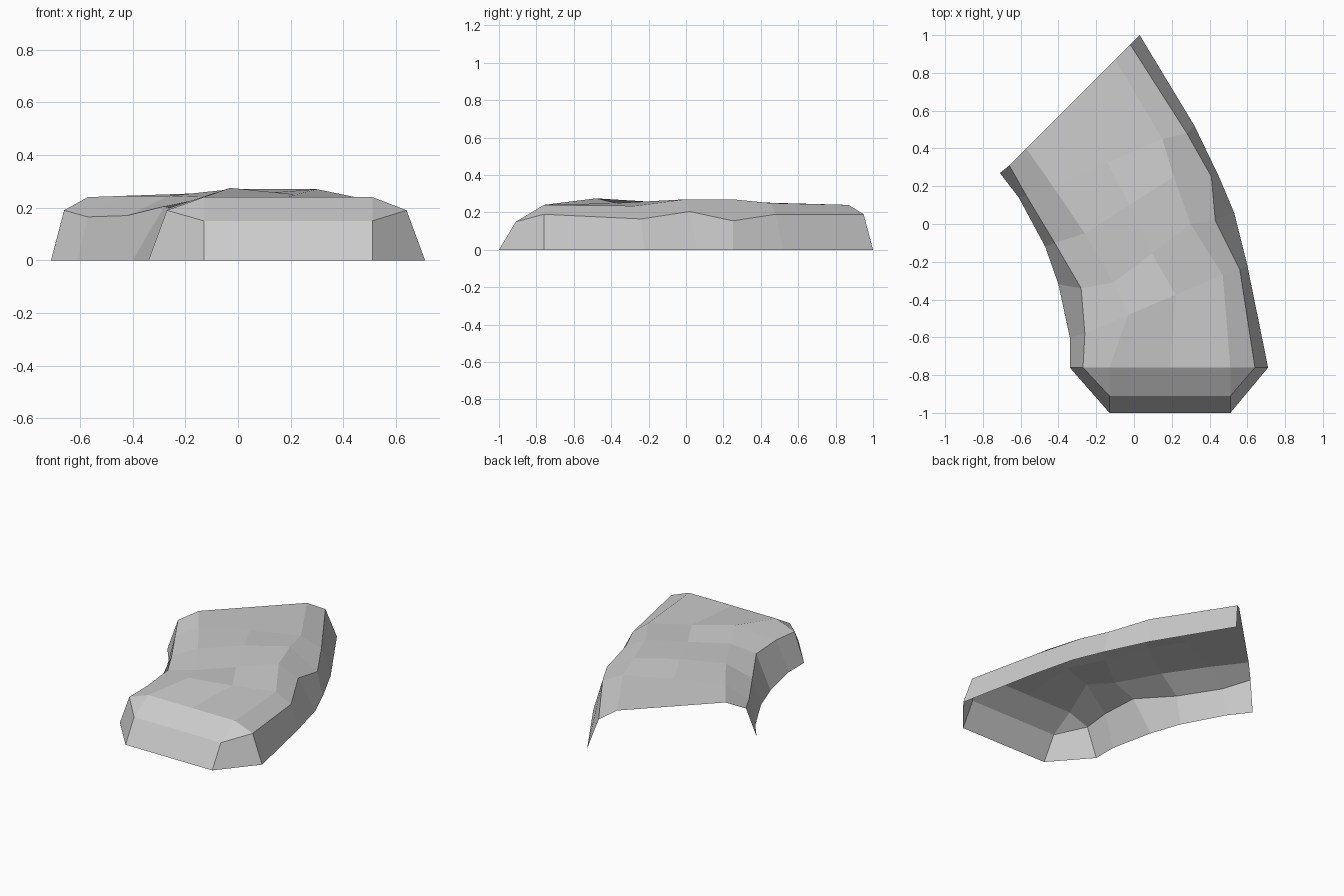
import bpy
import bmesh
from mathutils import Vector

default_cube = bpy.data.objects.get("Cube")
if default_cube:
    bpy.data.objects.remove(default_cube, do_unlink=True)


def make_material(name, colour):
    material = bpy.data.materials.new(name)
    material.use_nodes = True
    material.diffuse_color = colour
    material.node_tree.nodes["Principled BSDF"].inputs["Base Color"].default_value = colour
    return material


def rail(*points):
    """Turn points given in hundredths into vectors."""
    return [Vector(point) / 100 for point in points]


# Rails running from the nose to the open rear end: ground edge, rim and shoulder
left_ground = rail((-13, -100, 0), (-34, -76, 0), (-34, -60, 0), (-40, -32, 0),
                   (-47, -12, 0), (-61, 14, 0), (-71, 27, 0))
left_rim = rail((-13, -91, 15), (-27, -76, 19), (-26, -58, 20), (-28, -34, 20.5),
                (-42, -10, 17), (-57, 15, 16.5), (-66, 31, 19))
left_shoulder = rail((-13, -91, 15), (-13, -76, 24), (-3, -48, 27.5), (-11, -31, 24),
                     (-26, -5, 24.5), (-43, 20, 24.5), (-57, 40, 24))
right_shoulder = rail((51, -91, 15), (51, -76, 24), (47, -27, 23.5), (30, 0, 27),
                      (21, 25, 27), (15, 45, 25), (-10, 87, 24))
right_rim = rail((51, -91, 15), (64, -76, 19), (56, -24, 16.5), (43, 2, 20.5),
                 (41, 25, 15.5), (28, 48, 19), (-2, 95, 19))
right_ground = rail((51, -100, 0), (71, -76, 0), (60, -22, 0), (53, 6, 0),
                    (45, 25, 0), (32, 52, 0), (3, 100, 0))

# Gently uneven crown halfway between the shoulders
crown_heights = (0.15, 0.24, 0.25, 0.255, 0.27, 0.255, 0.24)
crown = []
for left, right, height in zip(left_shoulder, right_shoulder, crown_heights):
    middle = (left + right) / 2
    middle.z = height
    crown.append(middle)

rails = [left_ground, left_rim, left_shoulder, crown,
         right_shoulder, right_rim, right_ground]

# Skin between neighbouring rails, leaving the underside and rear open
bm = bmesh.new()
grid = [[bm.verts.new(point) for point in line] for line in rails]
for line, following in zip(grid, grid[1:]):
    for i in range(len(line) - 1):
        bm.faces.new((line[i], following[i], following[i + 1], line[i + 1]))

# Upright nose panel
nose = [line[0] for line in grid]
bm.faces.new((nose[0], nose[-1], nose[-2], nose[3], nose[1]))

# Merge the nose corners, where the rim and shoulder meet
bmesh.ops.remove_doubles(bm, verts=bm.verts[:], dist=0.0005)
bmesh.ops.recalc_face_normals(bm, faces=bm.faces[:])
if sum(face.normal.z * face.calc_area() for face in bm.faces) < 0:
    bmesh.ops.reverse_faces(bm, faces=bm.faces[:])

mesh = bpy.data.meshes.new("curved_shell")
bm.to_mesh(mesh)
bm.free()
mesh.materials.append(make_material("light_grey", (0.6, 0.6, 0.6, 1)))
shell = bpy.data.objects.new("curved_shell", mesh)
bpy.context.collection.objects.link(shell)
